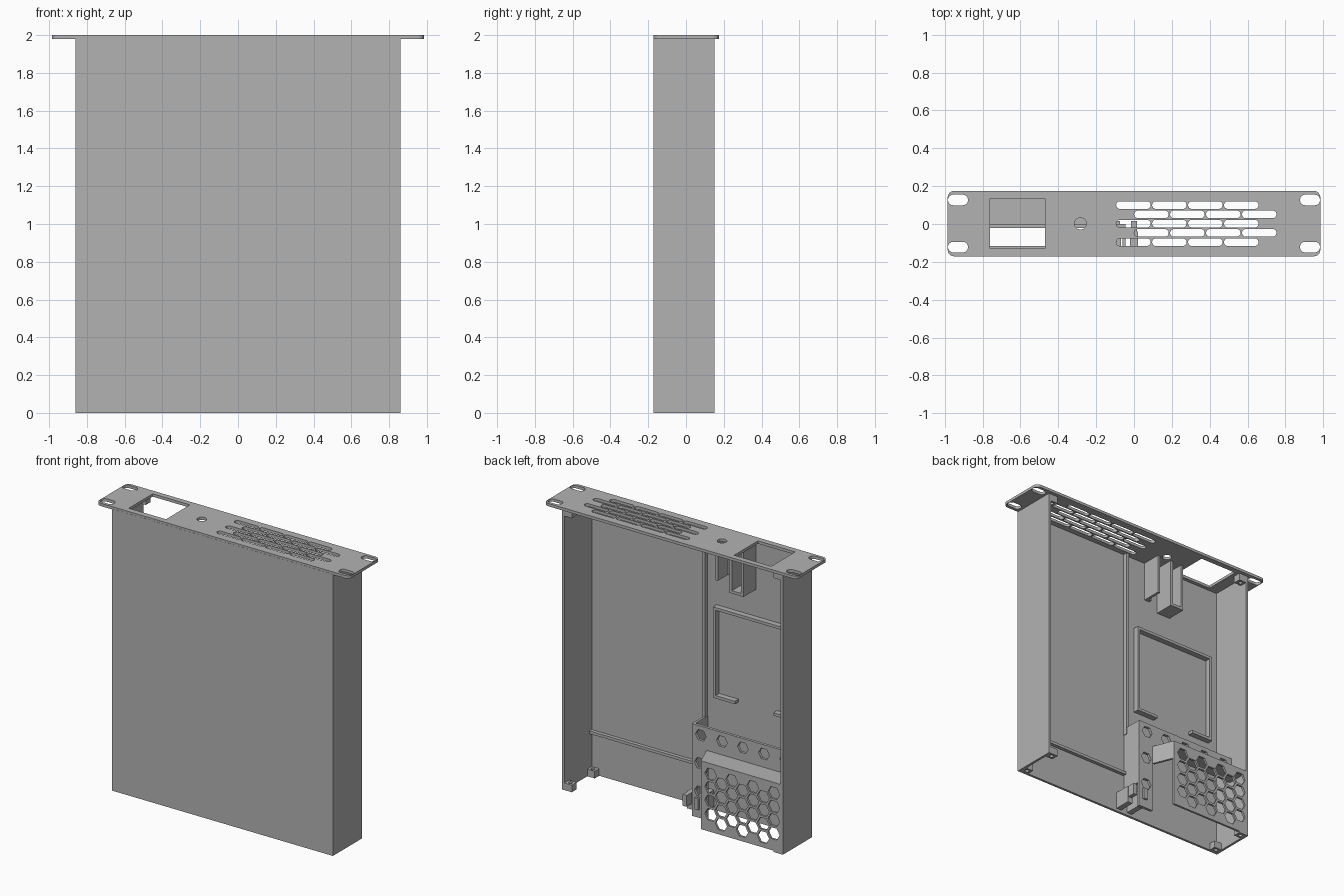
import bpy, bmesh, math
from mathutils import Vector

old = bpy.data.objects.get("Cube")
if old:
    bpy.data.objects.remove(old)

grey = bpy.data.materials.new("plain grey")
grey.use_nodes = True
grey.diffuse_color = (0.45, 0.45, 0.45, 1)
grey.node_tree.nodes["Principled BSDF"].inputs["Base Color"].default_value = (0.45, 0.45, 0.45, 1)


def place(axis, u, v, w):
    return {"x": (w, u, v), "y": (u, w, v), "z": (u, v, w)}[axis]


def prisms(name, outlines, axis, lo, hi):
    """Extrude one or more 2D outlines along an axis into a single object."""
    bm = bmesh.new()
    for pts in outlines:
        face = bm.faces.new([bm.verts.new(place(axis, u, v, lo)) for u, v in pts])
        new = bmesh.ops.extrude_face_region(bm, geom=[face])["geom"]
        verts = [g for g in new if isinstance(g, bmesh.types.BMVert)]
        bmesh.ops.translate(bm, verts=verts, vec=Vector(place(axis, 0, 0, hi - lo)))
    bmesh.ops.recalc_face_normals(bm, faces=bm.faces)
    mesh = bpy.data.meshes.new(name)
    bm.to_mesh(mesh)
    bm.free()
    mesh.materials.append(grey)
    obj = bpy.data.objects.new(name, mesh)
    bpy.context.scene.collection.objects.link(obj)
    return obj


def rect(x0, x1, y0, y1):
    return [(x0, y0), (x1, y0), (x1, y1), (x0, y1)]


def box(name, x0, x1, y0, y1, z0, z1):
    return prisms(name, [rect(x0, x1, y0, y1)], "z", z0, z1)


def rounded(cx, cy, w, h, r, n=6):
    pts = []
    for q, (sx, sy) in enumerate([(1, 1), (-1, 1), (-1, -1), (1, -1)]):
        for i in range(n + 1):
            a = math.pi / 2 * (q + i / n)
            pts.append((cx + sx * (w / 2 - r) + r * math.cos(a),
                        cy + sy * (h / 2 - r) + r * math.sin(a)))
    return pts


def ngon(cx, cy, r, n):
    return [(cx + r * math.cos(2 * math.pi * i / n), cy + r * math.sin(2 * math.pi * i / n))
            for i in range(n)]


def cut(obj, outlines, axis, lo, hi):
    cutter = prisms("cutter", outlines, axis, lo, hi)
    cutter.hide_render = True
    mod = obj.modifiers.new("holes", "BOOLEAN")
    mod.operation, mod.solver, mod.object = "DIFFERENCE", "EXACT", cutter
    bpy.context.view_layer.update()
    graph = bpy.context.evaluated_depsgraph_get()
    mesh = bpy.data.meshes.new_from_object(obj.evaluated_get(graph))
    obj.modifiers.clear()
    obj.data = mesh
    bpy.data.objects.remove(cutter)


T = 0.017          # sheet thickness
W = 0.86           # half width of the tray
FRONT, BACK = -0.172, 0.15
FLOOR = FRONT + T

# Face plate with vents, ear slots, socket window and button hole
plate = prisms("face_plate", [rounded(0, 0.002, 1.97, 0.346, 0.035)], "z", 1.98, 2.0)
holes = [rounded(sx * 0.93, y, 0.105, 0.056, 0.027) for sx in (-1, 1) for y in (0.127, -0.122)]
for row in range(5):
    start = 0.095 if row % 2 else 0
    holes += [rounded(-0.003 + start + 0.19 * i, 0.1 - 0.049 * row, 0.182, 0.04, 0.0195)
              for i in range(4)]
holes += [rect(-0.76, -0.47, -0.13, 0.136), ngon(-0.283, 0.002, 0.031, 24)]
cut(plate, holes, "z", 1.9, 2.1)

# Tray sheet and side walls, open at the back and the bottom
box("tray_panel", -W, W, FRONT, FLOOR, 0, 1.985)
for side, s in (("left", 1), ("right", -1)):
    xs = sorted((s * W, s * (W - T)))
    box(side + "_wall", *xs, FRONT + 0.001, BACK, 0, 1.985)
    # Screw bosses in the corners
    for label, y0, y1, z0, z1 in (("lower_back", 0.095, BACK, 0, 0.05),
                                  ("lower_front", FLOOR, -0.105, 0, 0.05),
                                  ("upper_back", 0.095, BACK, 1.93, 1.98)):
        xs = sorted((s * (W - T), s * (W - 0.075)))
        boss = box(f"{side}_{label}_boss", *xs, y0, y1, z0, z1)
        cut(boss, [ngon(s * 0.815, (y0 + y1) / 2, 0.014, 12)], "z", z0 - 0.1, z1 + 0.1)

# Guide rails for the large board
box("board_stop_rail", -0.04, W - T, FLOOR, -0.13, 0.29, 0.31)
box("divider_rail", -0.06, -0.04, FLOOR, -0.125, 0.6, 1.98)

# Raised frame for the small board
for name, x0, x1, z0, z1 in (("top", -0.77, -0.13, 1.43, 1.45),
                             ("left", -0.15, -0.13, 0.81, 1.45),
                             ("right", -0.77, -0.75, 0.81, 1.45),
                             ("left_foot", -0.3, -0.13, 0.81, 0.83),
                             ("right_foot", -0.77, -0.6, 0.81, 0.83)):
    box("frame_" + name, x0, x1, FLOOR, -0.115, z0, z1)

# Button holder behind the face plate
for i, x in enumerate((-0.22, -0.33, -0.42)):
    box(f"holder_wall_{i + 1}", x - 0.018, x, FLOOR, -0.015, 1.7 if i == 0 else 1.64, 1.98)
box("holder_shelf", -0.438, -0.33, FLOOR, -0.015, 1.64, 1.66)
box("holder_lip", -0.26, -0.22, FLOOR, -0.13, 1.7, 1.98)

# Vented cover: flat panel, side wall and raised hexagon grille
panel = prisms("cover_panel", [[(-0.845, 0.65), (-0.045, 0.65), (-0.045, 0.0), (-0.16, 0.0),
                                (-0.16, 0.49), (-0.845, 0.49)]], "y", -0.02, 0.0)
vents = [ngon(-0.115 - 0.164 * i, 0.585, 0.042, 6) for i in range(5)]
vents += [ngon(-0.107, z, 0.042, 6) for z in (0.385, 0.185)]
cut(panel, vents, "y", -0.1, 0.1)
box("cover_side", -0.062, -0.045, FLOOR, -0.001, 0.18, 0.65)

grille = prisms("cover_grille", [rect(-0.845, -0.22, 0.01, 0.49)], "y", BACK - 0.015, BACK)
cells = [ngon(-0.297 - 0.082 * c, 0.415 - 0.095 * r - 0.0475 * (c % 2), 0.046, 6)
         for c in range(7) for r in range(4)]
cut(grille, cells, "y", 0.1, 0.2)
prisms("cover_top", [[(-0.845, -0.02), (-0.16, -0.02), (-0.16, 0), (-0.22, BACK - 0.001),
                      (-0.845, BACK - 0.001)]], "z", 0.475, 0.491)
prisms("cover_slanted_side", [[(-0.16, 0), (-0.22, BACK - 0.001), (-0.237, BACK - 0.001),
                               (-0.177, 0)]], "z", 0.36, 0.49)

# Cable clips by the cover
for i, x in enumerate((-0.09, 0.0)):
    box(f"cable_clip_{i + 1}", x - 0.02, x + 0.02, FLOOR, -0.04, 0.02, 0.14)
    box(f"cable_clip_tip_{i + 1}", x - 0.015, x + 0.015, -0.04, 0.015, 0.06, 0.14)
